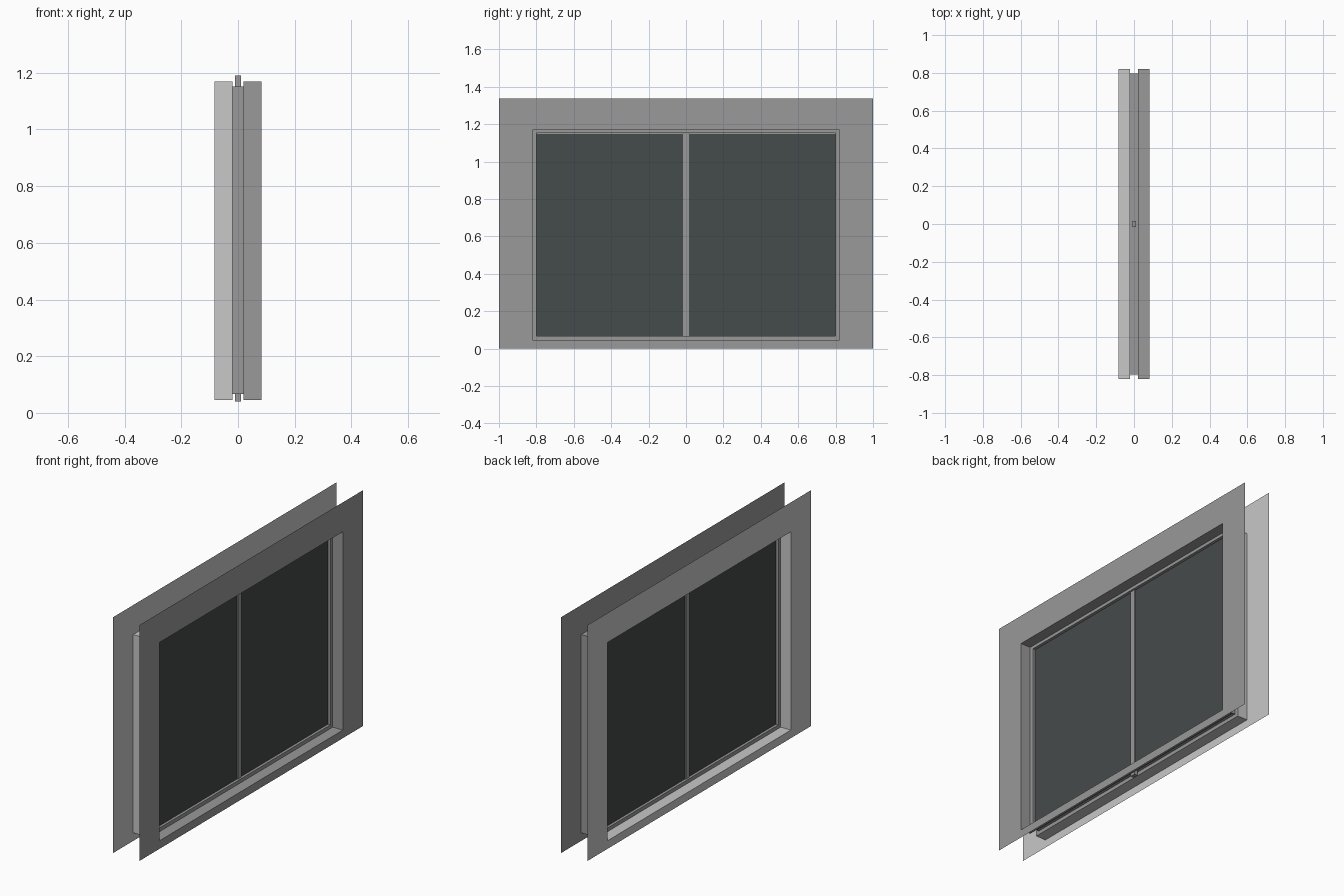
import bpy, bmesh

if "Cube" in bpy.data.objects:
    bpy.data.objects.remove(bpy.data.objects["Cube"])


def material(name, rgb):
    m = bpy.data.materials.new(name)
    m.diffuse_color = (*rgb, 1)
    m.use_nodes = True
    m.node_tree.nodes["Principled BSDF"].inputs["Base Color"].default_value = m.diffuse_color
    return m


light_grey = material("light grey", (0.578, 0.578, 0.578))
mid_grey = material("mid grey", (0.319, 0.319, 0.319))
dark_glass = material("dark glass", (0.060, 0.069, 0.069))

# Nested rectangles as (half width, bottom, top)
OUTER = (1.0, 0.0, 1.337)
OPENING = (0.82, 0.046, 1.17)
FRAME = (0.798, 0.067, 1.152)
WALL_X, FRAME_X = 0.083, 0.02


def add_object(name, bm, mat):
    bmesh.ops.recalc_face_normals(bm, faces=bm.faces)
    mesh = bpy.data.meshes.new(name)
    bm.to_mesh(mesh)
    bm.free()
    mesh.materials.append(mat)
    obj = bpy.data.objects.new(name, mesh)
    bpy.context.collection.objects.link(obj)
    return obj


def ring_sheet(name, steps, mat):
    """Thin shell joining a series of rectangles, each at its own x."""
    bm = bmesh.new()
    loops = []
    for x, (w, lo, hi) in steps:
        loops.append([bm.verts.new((x, y, z)) for y, z in
                      ((-w, lo), (w, lo), (w, hi), (-w, hi))])
    for a, b in zip(loops, loops[1:]):
        for i in range(4):
            j = (i + 1) % 4
            bm.faces.new((a[i], a[j], b[j], b[i]))
    return add_object(name, bm, mat)


def box(name, lo, hi, mat):
    bm = bmesh.new()
    bmesh.ops.create_cube(bm, size=1)
    for v in bm.verts:
        v.co = [lo[k] + (v.co[k] + 0.5) * (hi[k] - lo[k]) for k in range(3)]
    return add_object(name, bm, mat)


# Flat wall panels with the reveal folded inwards, one per side
for name, s, mat in (("inner_wall_panel", -1, light_grey),
                     ("outer_wall_panel", 1, mid_grey)):
    ring_sheet(name, [(s * WALL_X, OUTER), (s * WALL_X, OPENING),
                      (s * FRAME_X, OPENING)], mat)

# Stepped window frame between the reveals
ring_sheet("window_frame", [(-FRAME_X, OPENING), (-FRAME_X, FRAME),
                            (FRAME_X, FRAME), (FRAME_X, OPENING)], mid_grey)

# Glass pane filling the frame; its lower edge shows from below
w, lo, hi = FRAME
box("glass_pane", (-0.005, -w, lo - 0.001), (0.005, w, hi - 0.001), dark_glass)

# Centre bar, running slightly past the frame
box("centre_bar", (-0.01, -0.016, 0.04), (0.01, 0.016, 1.19), mid_grey)
